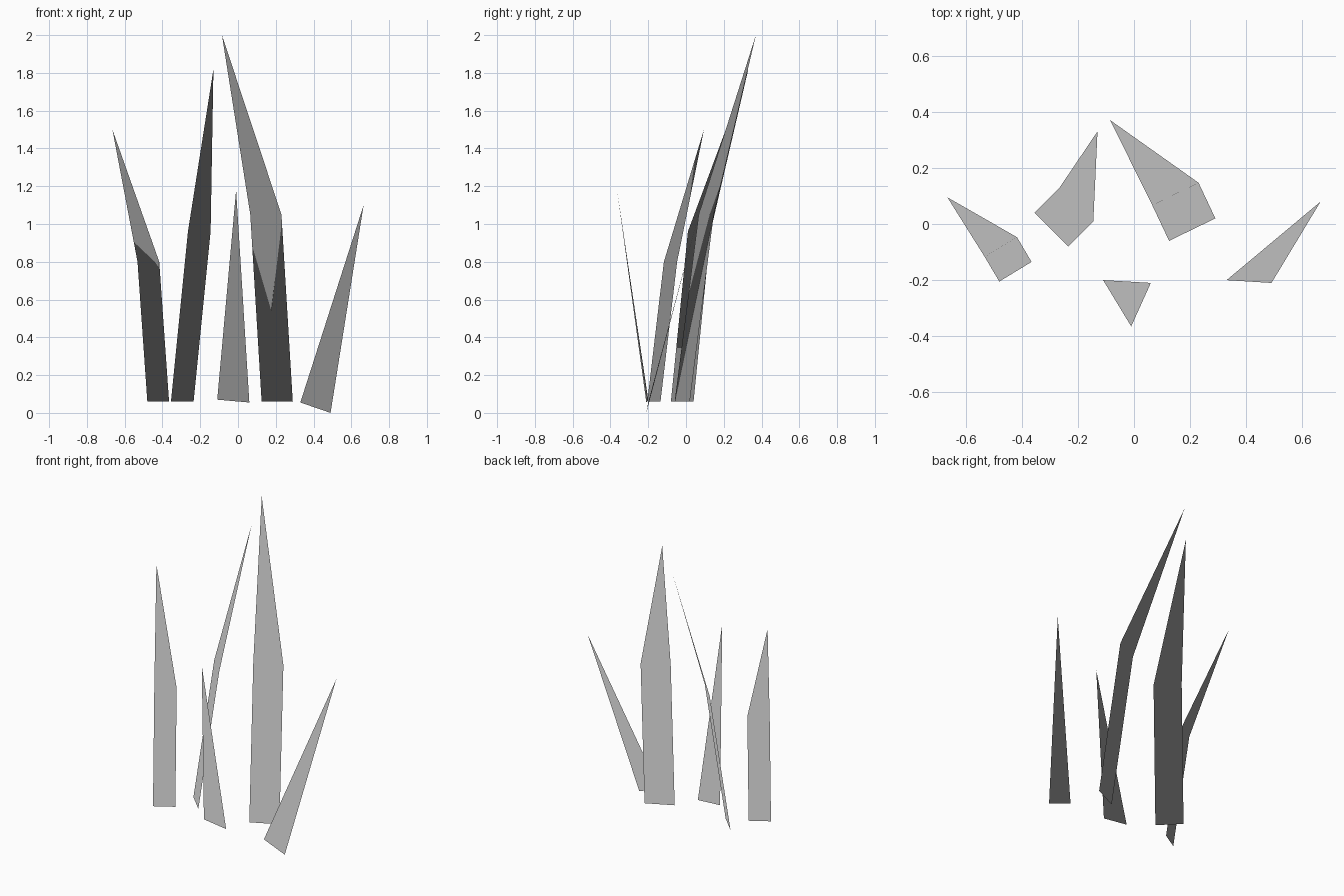
import bpy
import bmesh
from mathutils import Vector

cube = bpy.data.objects.get("Cube")
if cube:
    bpy.data.objects.remove(cube, do_unlink=True)

# One plain grey for all blades
grey = bpy.data.materials.new("plain_grey")
grey.use_nodes = True
colour = (0.52, 0.52, 0.52, 1)
grey.diffuse_color = colour
grey.node_tree.nodes["Principled BSDF"].inputs["Base Color"].default_value = colour


def make_blade(name, left, right, tip, lean=None):
    """Flat tapering leaf; lean shifts the root edge to an optional bend."""
    bm = bmesh.new()
    a, b = [bm.verts.new(p) for p in (left, right)]
    faces = []
    if lean:
        c, d = [bm.verts.new(Vector(p) + Vector(lean)) for p in (left, right)]
        faces.append(bm.faces.new((a, b, d, c)))
        a, b = c, d
    faces.append(bm.faces.new((a, b, bm.verts.new(tip))))
    # The upper side of each leaf is its outside
    bm.normal_update()
    for face in faces:
        if face.normal.z < 0:
            face.normal_flip()
        face.smooth = True
    mesh = bpy.data.meshes.new(name)
    bm.to_mesh(mesh)
    bm.free()
    mesh.materials.append(grey)
    # Foliage normals point straight up, so every leaf shades evenly
    mesh.normals_split_custom_set_from_vertices([(0, 0, 1)] * len(mesh.vertices))
    bpy.context.collection.objects.link(bpy.data.objects.new(name, mesh))


# Bent blades
make_blade("right_blade", (-0.48, -0.205, 0.06), (-0.365, -0.135, 0.06),
           (-0.665, 0.095, 1.5), (-0.052, 0.088, 0.74))
make_blade("inner_right_blade", (-0.355, 0.04, 0.06), (-0.235, -0.08, 0.06),
           (-0.13, 0.33, 1.82), (0.09, 0.09, 0.9))
make_blade("tall_blade", (0.125, -0.06, 0.06), (0.29, 0.02, 0.06),
           (-0.085, 0.37, 2), (-0.06, 0.127, 0.99))

# Straight short blades
make_blade("front_blade", (-0.11, -0.2, 0.07), (0.06, -0.21, 0.055),
           (-0.01, -0.365, 1.18))
make_blade("left_blade", (0.33, -0.2, 0.055), (0.49, -0.21, 0),
           (0.665, 0.08, 1.1))
